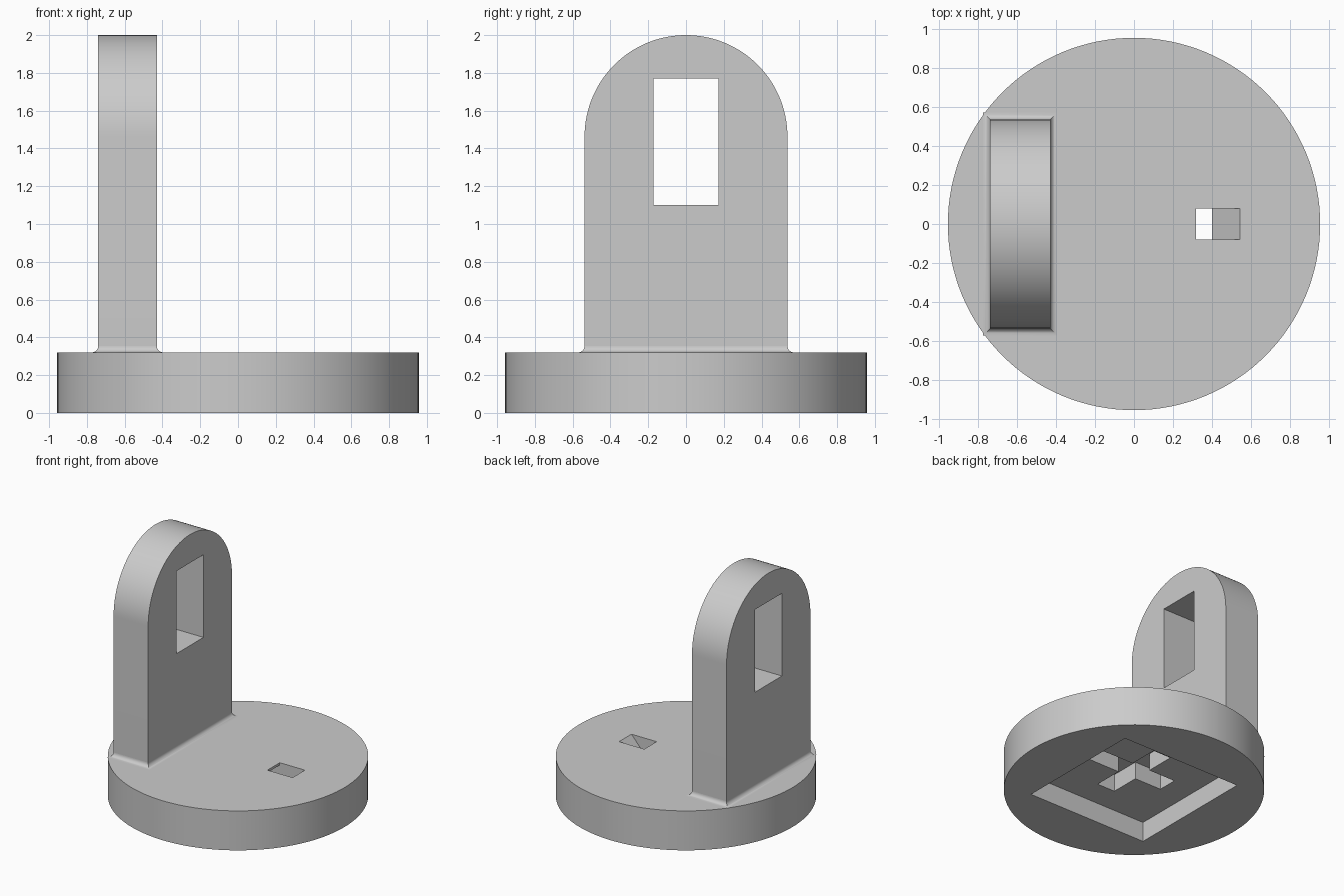
import bpy, bmesh, math

if "Cube" in bpy.data.objects:
    bpy.data.objects.remove(bpy.data.objects["Cube"])

grey = bpy.data.materials.new("plain grey")
grey.diffuse_color = (0.6, 0.6, 0.6, 1)
grey.use_nodes = True
grey.node_tree.nodes["Principled BSDF"].inputs["Base Color"].default_value = grey.diffuse_color


def finish(name, bm):
    bmesh.ops.recalc_face_normals(bm, faces=bm.faces)
    me = bpy.data.meshes.new(name)
    bm.to_mesh(me)
    bm.free()
    ob = bpy.data.objects.new(name, me)
    bpy.context.collection.objects.link(ob)
    me.materials.append(grey)
    return ob


def prism(name, outline, offset):
    """Extrude a closed planar outline along an offset vector."""
    bm = bmesh.new()
    face = bm.faces.new([bm.verts.new(p) for p in outline])
    ext = bmesh.ops.extrude_face_region(bm, geom=[face], use_keep_orig=True)
    bmesh.ops.translate(bm, vec=offset,
                        verts=[v for v in ext["geom"] if isinstance(v, bmesh.types.BMVert)])
    return finish(name, bm)


def select(ob):
    bpy.ops.object.select_all(action="DESELECT")
    ob.select_set(True)
    bpy.context.view_layer.objects.active = ob


def cut(ob, cutter):
    mod = ob.modifiers.new("cut", "BOOLEAN")
    mod.operation, mod.solver, mod.object = "DIFFERENCE", "EXACT", cutter
    select(ob)
    bpy.ops.object.modifier_apply(modifier=mod.name)
    bpy.data.objects.remove(cutter)


def smooth(ob):
    select(ob)
    bpy.ops.object.shade_smooth_by_angle(angle=math.radians(30))


R, TOP = 0.957, 0.32            # disc radius and height
X0, X1, HALF = -0.74, -0.43, 0.537   # upright tab extents

# Round base
N = 128
base = prism("round_base", [(R * math.cos(2 * math.pi * i / N),
                             R * math.sin(2 * math.pi * i / N), 0) for i in range(N)], (0, 0, TOP))

# Square recess underneath
s = 0.537
cut(base, prism("recess", [(-s, -s, -0.1), (s, -s, -0.1), (s, s, -0.1), (-s, s, -0.1)], (0, 0, 0.26)))

# Cross-shaped pocket in the recess ceiling
a, b = 0.08, 0.32
cross = [(a, -b), (a, -a), (b, -a), (b, a), (a, a), (a, b),
         (-a, b), (-a, a), (-b, a), (-b, -a), (-a, -a), (-a, -b)]
cut(base, prism("cross", [(x, y, 0.1) for x, y in cross], (0, 0, 0.2)))

# Ramped slot through the top
slot = [(0.319, 0.1), (0.40, 0.1), (0.40, 0.16), (0.545, 0.32), (0.545, 0.4), (0.319, 0.4)]
cut(base, prism("slot", [(x, -0.079, z) for x, z in slot], (0, 0.158, 0)))
smooth(base)

# Upright tab with a rounded top
zc = 2 - HALF
arc = [(HALF * math.cos(math.pi * i / 64), zc + HALF * math.sin(math.pi * i / 64)) for i in range(65)]
tab = prism("upright_tab", [(X0, y, z) for y, z in [(-HALF, TOP), (HALF, TOP)] + arc], (X1 - X0, 0, 0))

# Rectangular window through the tab
win = [(-0.172, 1.10), (0.172, 1.10), (0.172, 1.77), (-0.172, 1.77)]
cut(tab, prism("window", [(X0 - 0.1, y, z) for y, z in win], (0.6, 0, 0)))
smooth(tab)

# Concave fillet around the foot of the tab
bm = bmesh.new()
r, rings = 0.035, []
for i in range(9):
    t = math.pi / 2 * i / 8
    d, z = r * (1 - math.cos(t)), TOP + r * (1 - math.sin(t))
    rings.append([bm.verts.new(p) for p in ((X0 - d, -HALF - d, z), (X1 + d, -HALF - d, z),
                                            (X1 + d, HALF + d, z), (X0 - d, HALF + d, z))])
for lo, hi in zip(rings, rings[1:]):
    for j in range(4):
        k = (j + 1) % 4
        bm.faces.new((lo[j], hi[j], hi[k], lo[k]))
fillet = finish("foot_fillet", bm)
smooth(fillet)
